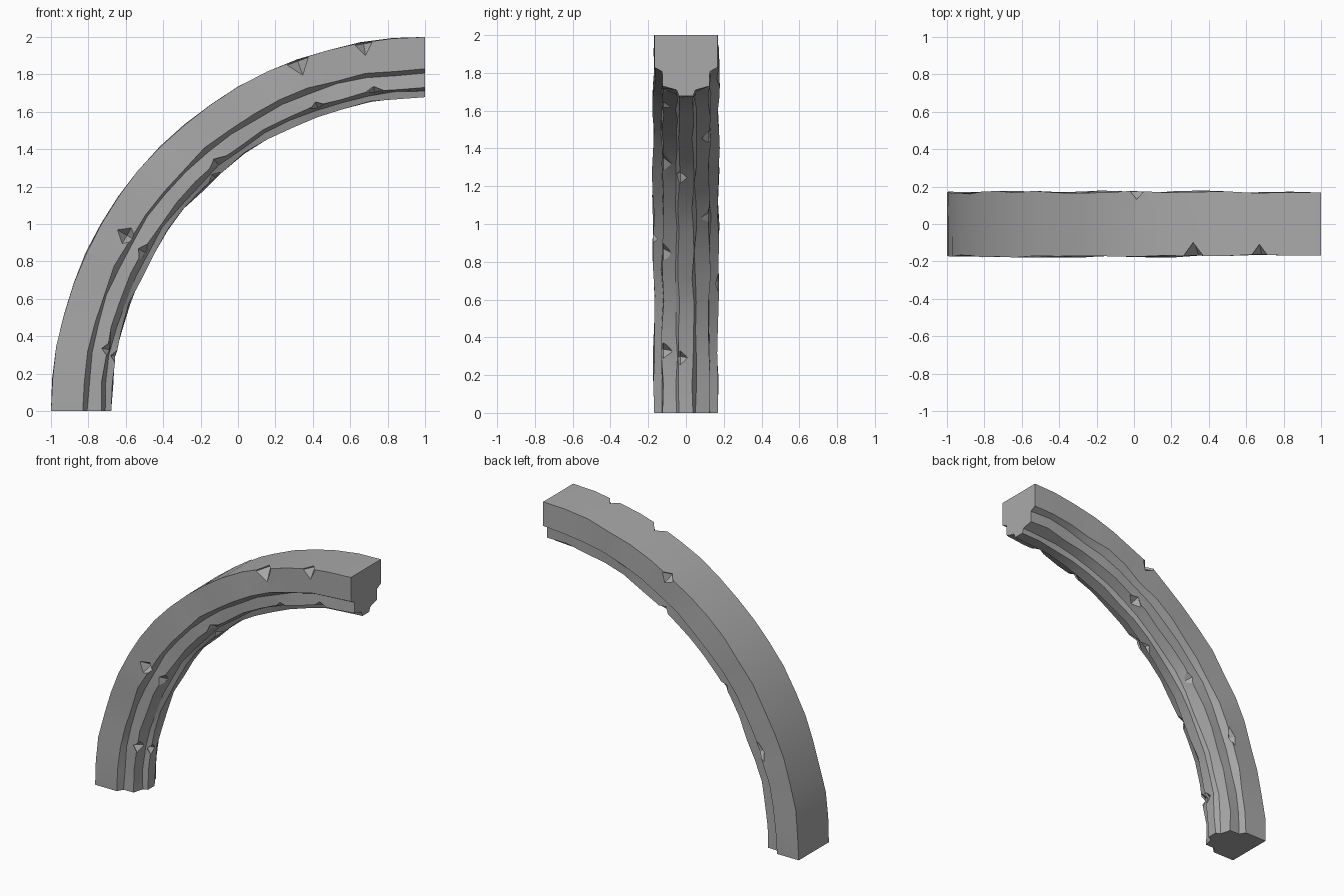
import bpy, bmesh, math, random
from mathutils import Vector, Matrix

random.seed(4)
if "Cube" in bpy.data.objects:
    bpy.data.objects.remove(bpy.data.objects["Cube"], do_unlink=True)

stone = bpy.data.materials.new("grey stone")
stone.use_nodes = True
colour = (0.4, 0.4, 0.4, 1)
stone.diffuse_color = colour
stone.node_tree.nodes["Principled BSDF"].inputs["Base Color"].default_value = colour

STEPS = 18
# Half of the moulded cross-section: (distance from arch centre, half width)
HALF = [(2.0, 0.168), (1.83, 0.168), (1.807, 0.126),
        (1.73, 0.124), (1.71, 0.05), (1.678, 0.037)]
PROFILE = [(r, -y) for r, y in HALF] + [(r, y) for r, y in reversed(HALF)]


def on_arch(r, angle, y):
    """Point on the quarter arch; angle 0 is the foot, 90 degrees the crown."""
    return Vector((1 - r * math.cos(angle), y, r * math.sin(angle)))


def link(name, bm):
    bmesh.ops.recalc_face_normals(bm, faces=bm.faces)
    mesh = bpy.data.meshes.new(name)
    bm.to_mesh(mesh)
    bm.free()
    obj = bpy.data.objects.new(name, mesh)
    bpy.context.collection.objects.link(obj)
    mesh.materials.append(stone)
    return obj


# Arch rib: worn moulding swept through a quarter circle
bm = bmesh.new()
rings = []
for i in range(STEPS + 1):
    angle = math.pi / 2 * i / STEPS
    inside = 0 < i < STEPS
    ring = []
    for r, y in PROFILE:
        if inside:
            wear = 0.003 if r == 2.0 else 0.008
            r += random.uniform(-wear, wear)
            y += random.uniform(-0.007, 0.007)
            if abs(y) > 0.15 and 4 < i < 15:
                y *= 1.03
        ring.append(bm.verts.new(on_arch(r, angle, y)))
    rings.append(ring)
n = len(PROFILE)
for a, b in zip(rings, rings[1:]):
    for j in range(n):
        k = (j + 1) % n
        bm.faces.new((a[j], a[k], b[k], b[j]))
bm.faces.new(rings[0])
bm.faces.new(rings[-1])
arch = link("arch_rib", bm)

# Chips: (angle in degrees, radius, y, half length, depth)
CHIPS = [
    (70, 1.99, -0.17, 0.06, 0.08), (80.5, 1.99, -0.17, 0.05, 0.07),
    (60.5, 1.99, 0.175, 0.05, 0.055), (30.5, 1.85, -0.175, 0.05, 0.06),
    (11, 1.72, -0.12, 0.05, 0.05), (29.5, 1.72, -0.12, 0.07, 0.045),
    (50, 1.72, -0.12, 0.09, 0.045), (70.5, 1.72, -0.12, 0.06, 0.04),
    (81, 1.72, -0.12, 0.07, 0.04), (10, 1.68, -0.03, 0.04, 0.04),
    (22, 1.84, 0.17, 0.08, 0.03), (37, 1.72, 0.12, 0.07, 0.04),
    (58, 1.72, 0.12, 0.06, 0.045), (48, 1.68, -0.03, 0.05, 0.04),
]
bm = bmesh.new()
for degrees, r, y, length, depth in CHIPS:
    angle = math.radians(degrees)
    place = (Matrix.Translation(on_arch(r, angle, y))
             @ Matrix.Rotation(angle, 4, 'Y')
             @ Matrix.Diagonal((depth, depth, length, 1)))
    # Eight-sided diamond, long along the arch
    for end in (1, -1):
        bmesh.ops.create_cone(bm, segments=4, radius1=1, radius2=0, depth=1,
                              cap_ends=False,
                              matrix=place @ Matrix.Diagonal((1, 1, end, 1))
                              @ Matrix.Translation((0, 0, 0.5)))
bmesh.ops.remove_doubles(bm, verts=bm.verts, dist=0.0005)
cutter = link("chip_cutter", bm)
cutter.hide_render = True

cut = arch.modifiers.new("chips", 'BOOLEAN')
cut.operation = 'DIFFERENCE'
cut.solver = 'EXACT'
cut.object = cutter
bpy.context.view_layer.objects.active = arch
arch.select_set(True)
bpy.ops.object.modifier_apply(modifier=cut.name)
bpy.data.objects.remove(cutter, do_unlink=True)
bpy.ops.object.shade_smooth_by_angle(angle=math.radians(25))
